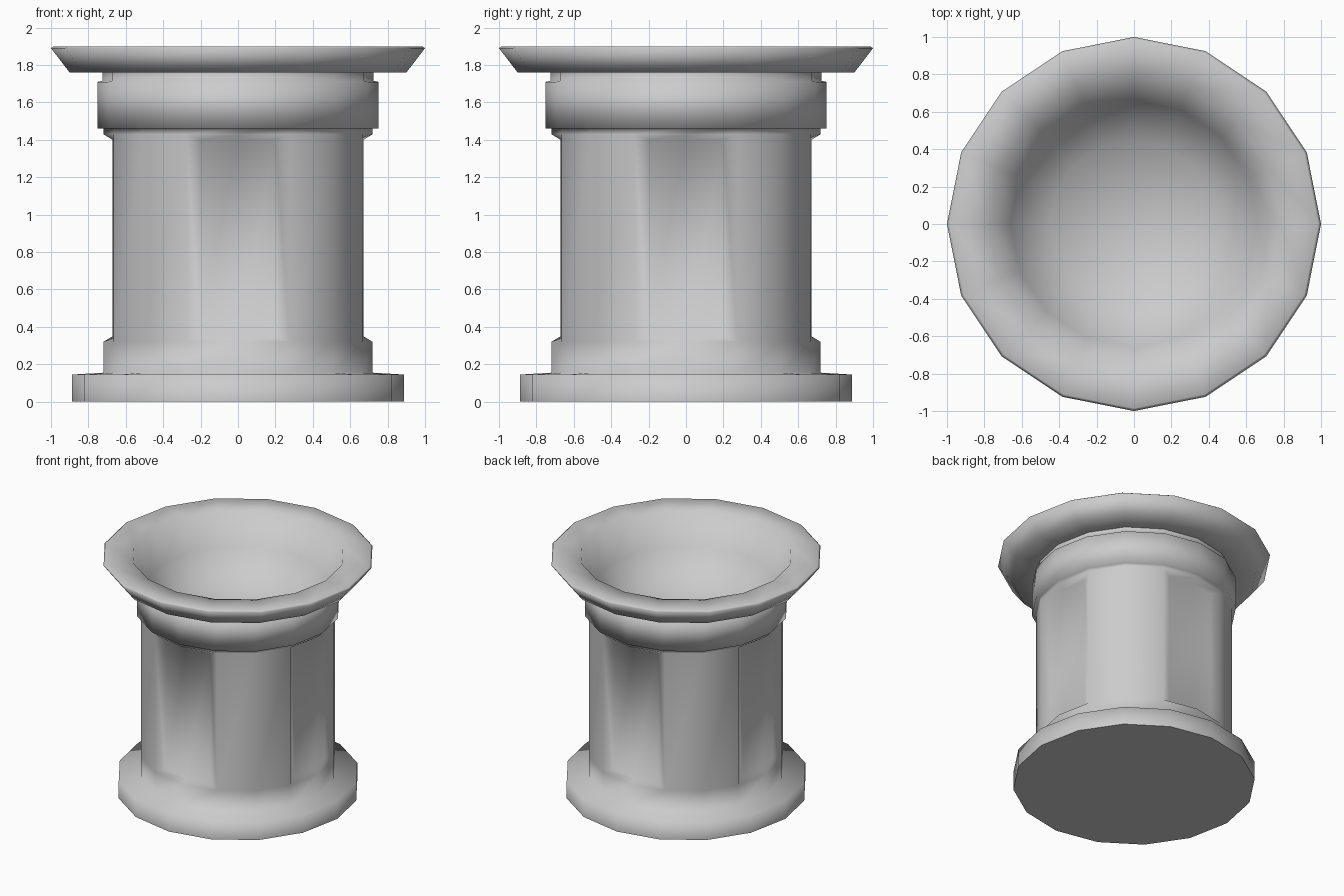
import bpy, bmesh, math
from mathutils import Vector, Matrix

if "Cube" in bpy.data.objects:
    bpy.data.objects.remove(bpy.data.objects["Cube"])

SIDES = 16
stone = bpy.data.materials.new("grey_stone")
stone.diffuse_color = (0.6, 0.6, 0.6, 1)
stone.use_nodes = True
stone.node_tree.nodes["Principled BSDF"].inputs["Base Color"].default_value = stone.diffuse_color


def lathe(profile):
    """Turn (radius, z) points around z; radius 0 closes the end."""
    bm = bmesh.new()
    rings = []
    for r, z in profile:
        if r == 0:
            rings.append([bm.verts.new((0, 0, z))] * SIDES)
        else:
            rings.append([bm.verts.new((r * math.cos(a), r * math.sin(a), z))
                          for a in (i * math.tau / SIDES for i in range(SIDES))])
    for lo, hi in zip(rings, rings[1:]):
        for i in range(SIDES):
            j = (i + 1) % SIDES
            loop = list(dict.fromkeys((lo[i], lo[j], hi[j], hi[i])))
            bm.faces.new(loop)
    return bm


def finish(bm, name):
    for f in bm.faces:
        f.smooth = f.calc_center_median().z > 0.001   # flat underside
    me = bpy.data.meshes.new(name)
    bm.to_mesh(me)
    bm.free()
    me.materials.append(stone)
    ob = bpy.data.objects.new(name, me)
    bpy.context.collection.objects.link(ob)
    return ob


# Pedestal: base slab, column, collar and neck
WALL_LOW, WALL_HIGH = 0.32, 1.43
bm = lathe([(0, 0), (0.887, 0), (0.887, 0.145), (0.72, 0.155),
            (0.72, WALL_LOW), (0.72, WALL_HIGH), (0.72, 1.46), (0.75, 1.46),
            (0.75, 1.71), (0.725, 1.715), (0.725, 1.76)])

# Four sunken panels, each across the two wall faces around an axis
for k in range(4):
    out = Vector((math.cos(k * math.pi / 2), math.sin(k * math.pi / 2), 0))
    side = Vector((-out.y, out.x, 0))
    pair = []
    for f in bm.faces:
        c = f.calc_center_median()
        if (abs(c.z - (WALL_LOW + WALL_HIGH) / 2) < 0.01
                and c.xy.normalized().dot(out.xy) > math.cos(math.radians(15))):
            pair.append(f)
    bmesh.ops.inset_region(bm, faces=pair, thickness=0.03, use_even_offset=True)
    for v in {v for f in pair for v in f.verts}:
        s = v.co.dot(side)
        s = 0 if abs(s) < 0.05 else math.copysign(0.2, s)
        depth = 0.67 if s == 0 else 0.638
        z = 0.35 if v.co.z < 0.9 else 1.40
        v.co = out * depth + side * s + Vector((0, 0, z))
finish(bm, "pedestal")

# Bowl: flared lip, flat rim and hollow inside
finish(lathe([(0.725, 1.76), (0.90, 1.76), (1.0, 1.89), (0.985, 1.90),
              (0.78, 1.895), (0.66, 1.66), (0.45, 1.46), (0, 1.40)]), "bowl")
